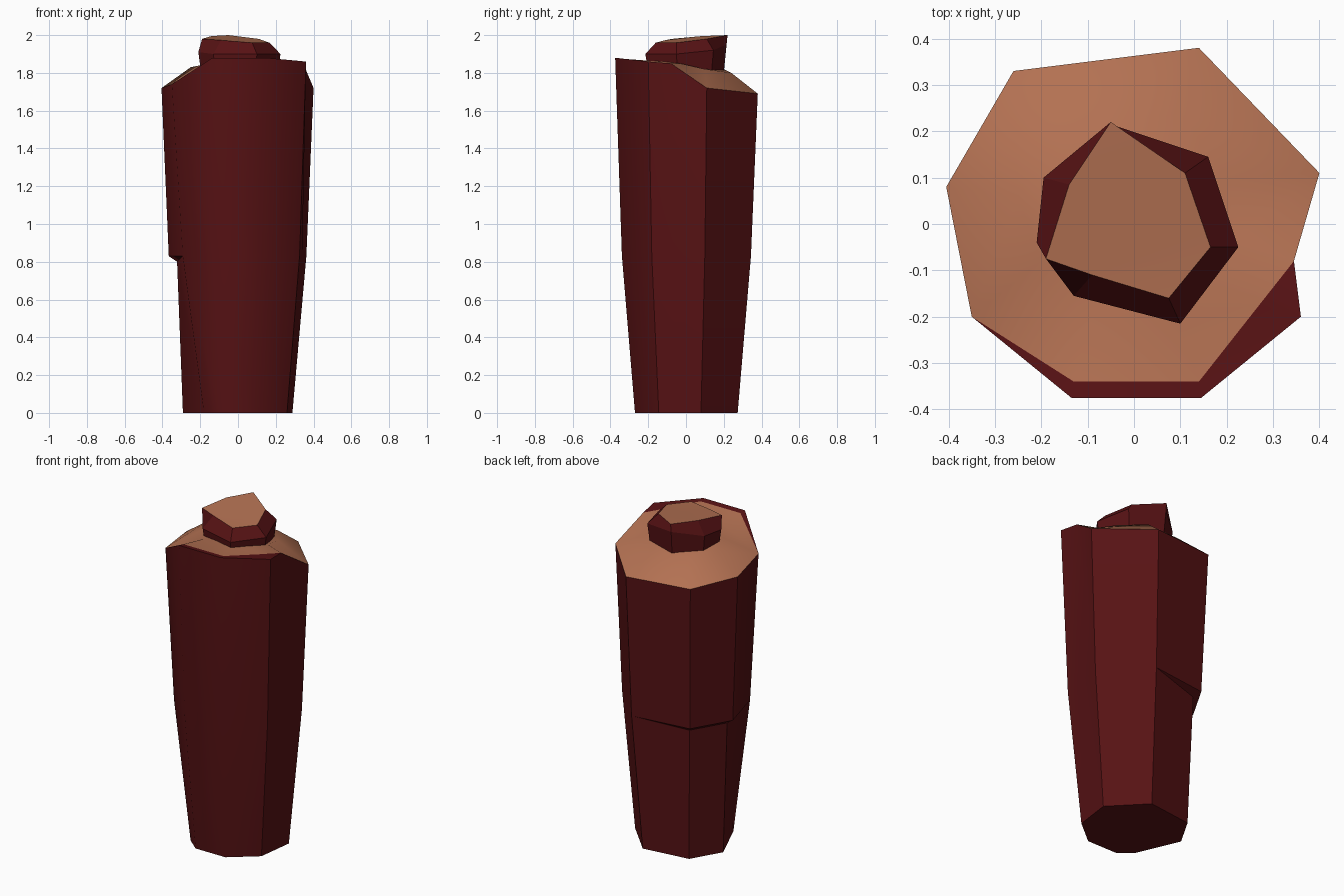
import bpy
import bmesh
import math
from mathutils import Vector

default_cube = bpy.data.objects.get("Cube")
if default_cube:
    bpy.data.objects.remove(default_cube, do_unlink=True)


def make_material(name, colour):
    material = bpy.data.materials.new(name)
    material.use_nodes = True
    material.diffuse_color = colour
    shader = next(n for n in material.node_tree.nodes if n.type == "BSDF_PRINCIPLED")
    shader.inputs["Base Color"].default_value = colour
    shader.inputs["Roughness"].default_value = 0.9
    return material


dark_red = make_material("dark red", (0.095, 0.006, 0.007, 1))
tan = make_material("tan", (0.45, 0.165, 0.085, 1))


def loft(name, rings, tan_from, smooth_angle):
    """Bridge closed rings from bottom to top; bands from tan_from upward are tan."""
    bm = bmesh.new()
    loops = [[bm.verts.new(point) for point in ring] for ring in rings]
    count = len(loops[0])
    bm.faces.new(loops[0])
    for band, (low, high) in enumerate(zip(loops, loops[1:])):
        for i in range(count):
            j = (i + 1) % count
            face = bm.faces.new((low[i], low[j], high[j], high[i]))
            face.material_index = int(band >= tan_from)
    lid = bm.faces.new(loops[-1])
    lid.material_index = 1
    bmesh.ops.remove_doubles(bm, verts=bm.verts, dist=0.0005)
    bmesh.ops.triangulate(bm, faces=[f for f in bm.faces if f.material_index == 1])
    bmesh.ops.recalc_face_normals(bm, faces=bm.faces)
    mesh = bpy.data.meshes.new(name)
    bm.to_mesh(mesh)
    bm.free()
    mesh.materials.append(dark_red)
    mesh.materials.append(tan)
    part = bpy.data.objects.new(name, mesh)
    bpy.context.collection.objects.link(part)
    bpy.ops.object.select_all(action="DESELECT")
    part.select_set(True)
    bpy.context.view_layer.objects.active = part
    bpy.ops.object.shade_smooth_by_angle(angle=math.radians(smooth_angle))
    return part


def at_height(ring, height):
    return [Vector((p.x, p.y, height)) for p in ring]


def scaled(ring, factor, height):
    return at_height([p * factor for p in ring], height)


# Slanted, chipped upper rim of the trunk, clockwise from the back corner
rim = [Vector(p) for p in (
    (-0.26, 0.33, 1.70), (0.14, 0.38, 1.69), (0.40, 0.11, 1.72),
    (0.345, -0.08, 1.85), (0.36, -0.2, 1.86), (0.145, -0.375, 1.88),
    (-0.135, -0.375, 1.88), (-0.35, -0.2, 1.74), (-0.405, 0.08, 1.72))]
BACK, CHIP, FRONT_RIGHT, SIDE = 0, 3, 7, 8

# Tapered foot and waist; the chip only affects the rim
foot = scaled(rim, 0.72, 0)
foot[FRONT_RIGHT] = Vector((-0.18, -0.2, 0))
foot[CHIP] = foot[CHIP - 1].lerp(foot[CHIP + 1], 0.6)
outer = list(rim)
outer[CHIP] = rim[CHIP - 1].lerp(rim[CHIP + 1], 0.6)
waist = [a.lerp(b, 0.66) for a, b in zip(foot, outer)]
upper_waist = at_height(waist, 0.83)

# Overhanging ledge where the lower bark is recessed
lower_waist = at_height(waist, 0.8)
for corner in (BACK, SIDE):
    lower_waist[corner] = lower_waist[corner] * 0.88
    lower_waist[corner].z = 0.8
lower_waist = [low if i in (BACK, SIDE) else high
               for i, (low, high) in enumerate(zip(lower_waist, upper_waist))]

# Cut wood: a dark lip remains along the front
cap = list(rim)
cap[4] = Vector((0.27, -0.175, 1.858))
cap[5] = Vector((0.14, -0.34, 1.875))
cap[6] = Vector((-0.13, -0.34, 1.875))
crown = [Vector(p) for p in (
    (-0.15, 0.2, 1.82), (0.1, 0.24, 1.8), (0.2, 0.1, 1.82),
    (0.22, -0.03, 1.85), (0.17, -0.12, 1.86), (0.09, -0.2, 1.865),
    (-0.09, -0.2, 1.865), (-0.2, -0.08, 1.84), (-0.25, 0.06, 1.83))]
loft("trunk", [foot, lower_waist, upper_waist, rim, cap, crown], 4, 39.8)

# Faceted knob with a sloping cut top
girth = [Vector(p) for p in (
    (-0.05, 0.215, 1.95), (0.16, 0.145, 1.92), (0.225, -0.05, 1.9),
    (0.1, -0.215, 1.9), (-0.13, -0.155, 1.9), (-0.21, -0.04, 1.91),
    (-0.195, 0.1, 1.92))]
knob_top = [Vector(p) for p in (
    (-0.05, 0.22, 2.0), (0.11, 0.11, 1.98), (0.165, -0.05, 1.96),
    (0.075, -0.16, 1.96), (-0.09, -0.11, 1.973), (-0.19, -0.075, 1.98),
    (-0.14, 0.085, 1.995))]
loft("knob", [scaled(girth, 0.93, 1.8), girth, knob_top], 2, 25)
